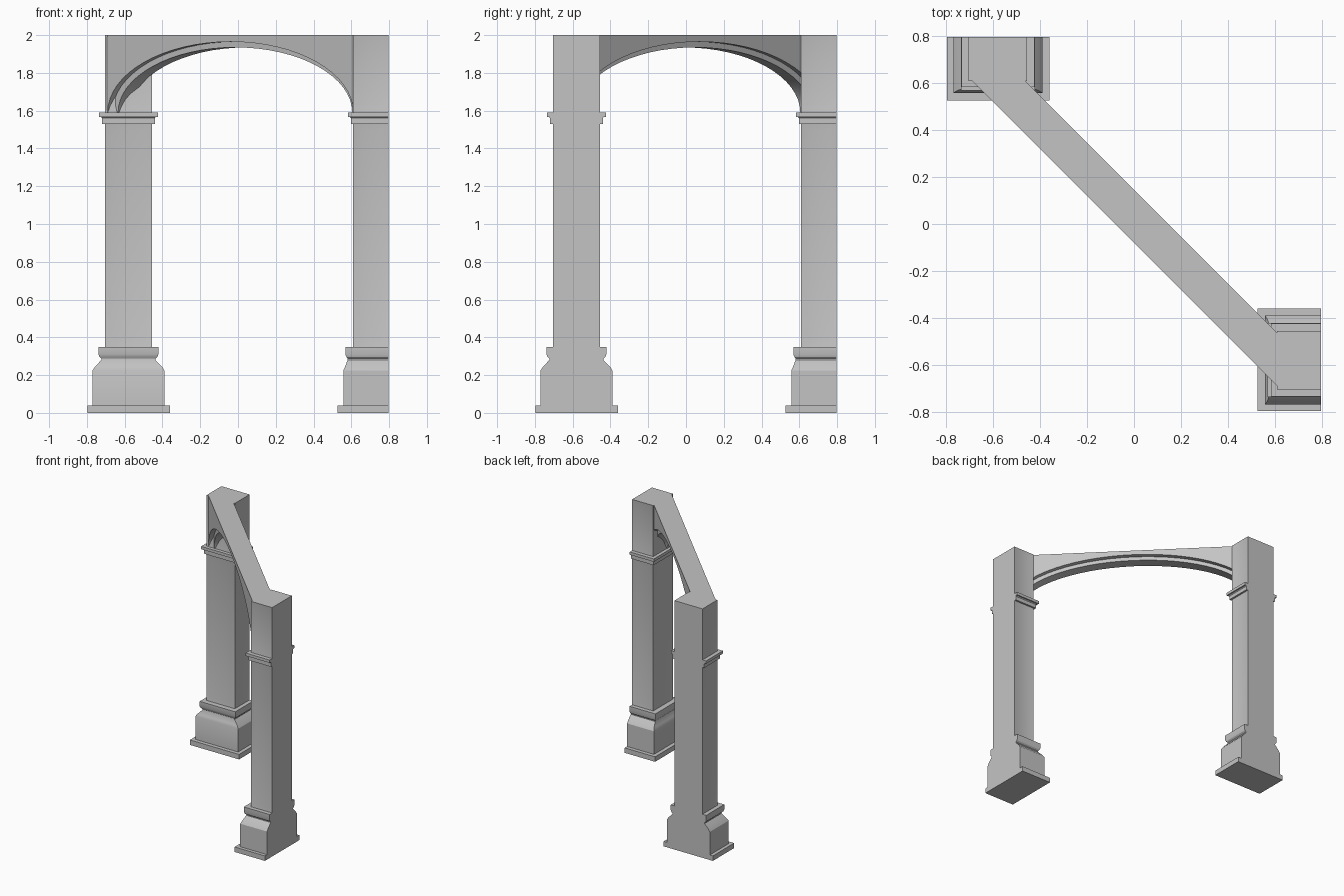
import bpy, bmesh, math

if "Cube" in bpy.data.objects:
    bpy.data.objects.remove(bpy.data.objects["Cube"])

stone = bpy.data.materials.new("grey_stone")
stone.use_nodes = True
GREY = (0.55, 0.55, 0.55, 1)
stone.diffuse_color = GREY
stone.node_tree.nodes["Principled BSDF"].inputs["Base Color"].default_value = GREY

CENTRE, HALF, FACE, WALL = -0.58, 0.125, 0.61, 0.797   # pier centre, half width, front, flat side


def finish(bm, name):
    bmesh.ops.recalc_face_normals(bm, faces=bm.faces)
    mesh = bpy.data.meshes.new(name)
    bm.to_mesh(mesh)
    bm.free()
    obj = bpy.data.objects.new(name, mesh)
    bpy.context.collection.objects.link(obj)
    mesh.materials.append(stone)
    bpy.ops.object.select_all(action="DESELECT")
    obj.select_set(True)
    bpy.context.view_layer.objects.active = obj
    bpy.ops.object.shade_smooth_by_angle(angle=math.radians(30))


def loft(profile, name, swap, panels=False):
    """Stack three-sided rings (height, side offset, front offset) against the flat side."""
    bm = bmesh.new()
    rings = []
    for z, side, front in profile:
        w = HALF + side
        x0, x1 = max(CENTRE - w, -WALL), CENTRE + w
        corners = [(x0, FACE - front), (x1, FACE - front), (x1, WALL), (x0, WALL)]
        rings.append([bm.verts.new((y, x, z) if swap else (x, y, z)) for x, y in corners])
    for a, b in zip(rings, rings[1:]):
        for i in range(4):
            j = (i + 1) % 4
            bm.faces.new((a[i], a[j], b[j], b[i]))
    bm.faces.new(rings[0])
    bm.faces.new(rings[-1])
    bmesh.ops.recalc_face_normals(bm, faces=bm.faces)
    if panels:      # shallow sunk panel on the three exposed faces
        depth_axis = 0 if swap else 1
        exposed = [f for f in bm.faces if abs(f.normal.z) < 0.5
                   and f.calc_center_median()[depth_axis] < WALL - 0.01]
        bmesh.ops.inset_individual(bm, faces=exposed, thickness=0.05, depth=-0.008)
    finish(bm, name)


BASE = [(0, .095, .083), (.04, .095, .083), (.04, .065, .052), (.225, .065, .052),
        (.245, .052, .043), (.28, .018, .03), (.287, .018, .03), (.297, .029, .036),
        (.31, .033, .042), (.35, .033, .042)]
CAPITAL = [(1.53, .015, .013), (1.56, .015, .013), (1.567, .02, .018),
           (1.567, .031, .027), (1.59, .031, .027)]

# The two piers mirror each other across the diagonal
for label, swap in (("back", False), ("front", True)):
    loft(BASE, label + "_pier_base", swap)
    loft([(.35, 0, 0), (1.53, 0, 0)], label + "_pier_shaft", swap, panels=True)
    loft(CAPITAL, label + "_pier_capital", swap)
    loft([(1.59, 0, 0), (2.0, 0, 0)], label + "_pier_top", swap, panels=True)


def arch(name, s0, s1, span, rise, end, steps=32):
    """Diagonal wall with an elliptical opening, between the lines x + y = s0 and s1."""
    spring = 1.59
    curve = [(end, spring)]
    for k in range(steps + 1):
        a = math.pi * k / steps
        curve.append((span * math.cos(a), spring + rise * math.sin(a)))
    curve.append((-end, spring))
    bm = bmesh.new()

    def row(s, top):
        return [bm.verts.new((s / 2 + t, s / 2 - t, 2.0 if top else z)) for t, z in curve]
    low0, low1, top0, top1 = row(s0, 0), row(s1, 0), row(s0, 1), row(s1, 1)
    for i in range(len(curve) - 1):
        for p, q in ((low0, low1), (low0, top0), (low1, top1), (top0, top1)):
            bm.faces.new((p[i], p[i + 1], q[i + 1], q[i]))
    for i in (0, -1):
        bm.faces.new((low0[i], low1[i], top1[i], top0[i]))
    finish(bm, name)


# Spandrel wall and the narrower stepped rib under it
arch("arch_wall", -0.08, 0.145, 0.65, 0.375, 0.662)
arch("arch_rib", -0.03, 0.095, 0.62, 0.345, 0.662)
